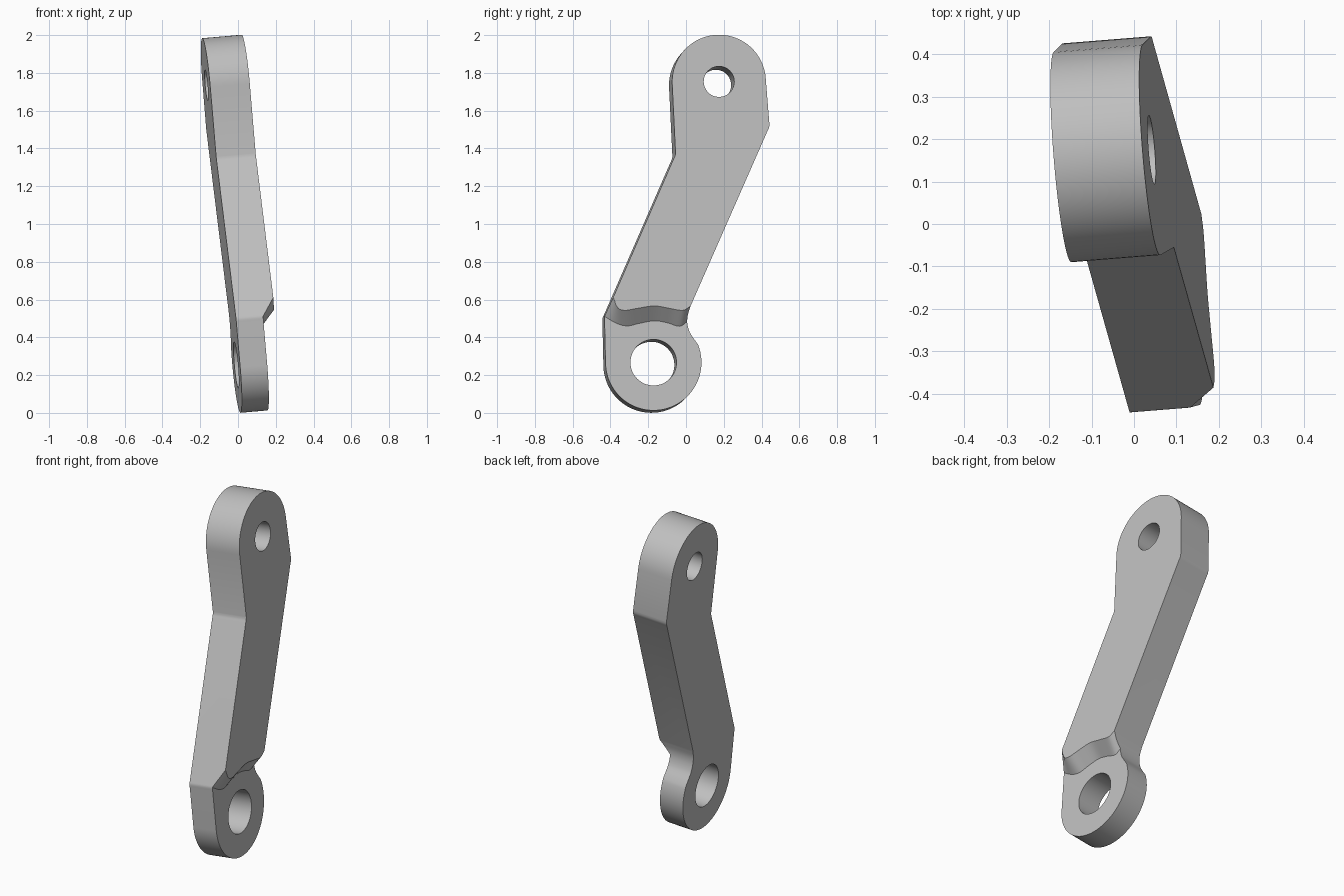
import bpy, bmesh, math
from mathutils import Vector

cube = bpy.data.objects.get("Cube")
if cube:
    bpy.data.objects.remove(cube, do_unlink=True)

THIN, FULL = 0.143, 0.209          # thickness at the lower eye and of the arm
TOP_EYE, LOW_EYE = (0.158, 1.7355), (-0.1835, 0.2545)

steel = bpy.data.materials.new("plain grey metal")
steel.use_nodes = True
grey = (0.52, 0.52, 0.52, 1)
steel.diffuse_color = grey
steel.node_tree.nodes["Principled BSDF"].inputs["Base Color"].default_value = grey


def place(p, t):
    """Point on the leaning back face, moved t along the face normal."""
    u, v = p
    return Vector((t - 0.002 - 0.08 * u - 0.088 * v, u + 0.08 * t, v + 0.088 * t))


def arc(centre, r, a0, a1, n):
    angles = [math.radians(a0 + (a1 - a0) * i / n) for i in range(n + 1)]
    return [(centre[0] + r * math.cos(a), centre[1] + r * math.sin(a)) for a in angles]


def smooth(points, n=6):
    """Catmull-Rom curve through the points."""
    pts = [Vector(p) for p in points]
    pts = [2 * pts[0] - pts[1]] + pts + [2 * pts[-1] - pts[-2]]
    out = []
    for a, b, c, d in zip(pts, pts[1:], pts[2:], pts[3:]):
        for i in range(n):
            s = i / n
            out.append(0.5 * (2 * b + (c - a) * s + (2 * a - 5 * b + 4 * c - d) * s ** 2
                              + (3 * b - a - 3 * c + d) * s ** 3))
    return [tuple(p) for p in out] + [tuple(pts[-2])]


def prism(name, low, high, t0, t1):
    """Solid between two matching outlines at depths t0 and t1."""
    bm = bmesh.new()
    a = [bm.verts.new(place(p, t0)) for p in low]
    b = [bm.verts.new(place(p, t1)) for p in high]
    n = len(a)
    bm.faces.new(a[::-1])
    bm.faces.new(b)
    for i in range(n):
        j = (i + 1) % n
        bm.faces.new((a[i], a[j], b[j], b[i]))
    bmesh.ops.recalc_face_normals(bm, faces=bm.faces)
    mesh = bpy.data.meshes.new(name)
    bm.to_mesh(mesh)
    bm.free()
    mesh.materials.append(steel)
    obj = bpy.data.objects.new(name, mesh)
    bpy.context.collection.objects.link(obj)
    return obj


# Cranked arm outline with a round eye at each end
outline = arc(TOP_EYE, 0.248, 4, 183, 40)
outline += smooth([(-0.072, 1.357), (-0.075, 1.342), (-0.082, 1.327)], 3)
outline += smooth([(-0.436, 0.515), (-0.443, 0.497), (-0.4425, 0.475)], 3)
outline += arc(LOW_EYE, 0.254, 183, 382, 44)
outline += smooth([(0.03, 0.38), (0.008, 0.415), (-0.004, 0.457), (-0.0045, 0.5), (0.007, 0.546)], 4)
outline += smooth([(0.413, 1.47), (0.4225, 1.49), (0.425, 1.508)], 3)
link_arm = prism("link_arm", outline, outline, 0, FULL)

# Wavy sloping step that thins the lower eye
step_low = smooth([(-0.5, 0.53), (-0.443, 0.4985), (-0.379, 0.4615), (-0.321, 0.448), (-0.2575, 0.4615),
                   (-0.178, 0.475), (-0.109, 0.464), (-0.046, 0.446), (-0.0035, 0.472), (0.05, 0.51)])
step_high = smooth([(-0.43, 0.663), (-0.401, 0.593), (-0.379, 0.54), (-0.342, 0.5245), (-0.274, 0.535),
                    (-0.184, 0.548), (-0.104, 0.535), (-0.0355, 0.5245), (0.007, 0.546), (0.06, 0.575)])
over = 0.22
k = (over - THIN) / (FULL - THIN)
step_over = [tuple(Vector(a).lerp(Vector(b), k)) for a, b in zip(step_low, step_high)]
base = [(0.3, -0.2), (-0.7, -0.2)]
cutters = [prism("step_cutter", step_low + base, step_over + base, THIN, over)]

# Pin holes through both eyes
for name, centre, r in (("top_hole_cutter", TOP_EYE, 0.081), ("lower_hole_cutter", LOW_EYE, 0.122)):
    ring = arc(centre, r, 0, 360, 48)[:-1]
    cutters.append(prism(name, ring, ring, -0.1, 0.35))

bpy.ops.object.select_all(action="DESELECT")
link_arm.select_set(True)
bpy.context.view_layer.objects.active = link_arm
for cutter in cutters:
    cutter.hide_render = True
    mod = link_arm.modifiers.new(cutter.name, "BOOLEAN")
    mod.operation, mod.solver, mod.object = "DIFFERENCE", "EXACT", cutter
    bpy.ops.object.modifier_apply(modifier=mod.name)
    bpy.data.objects.remove(cutter, do_unlink=True)

bpy.ops.object.shade_smooth_by_angle(angle=math.radians(30))
